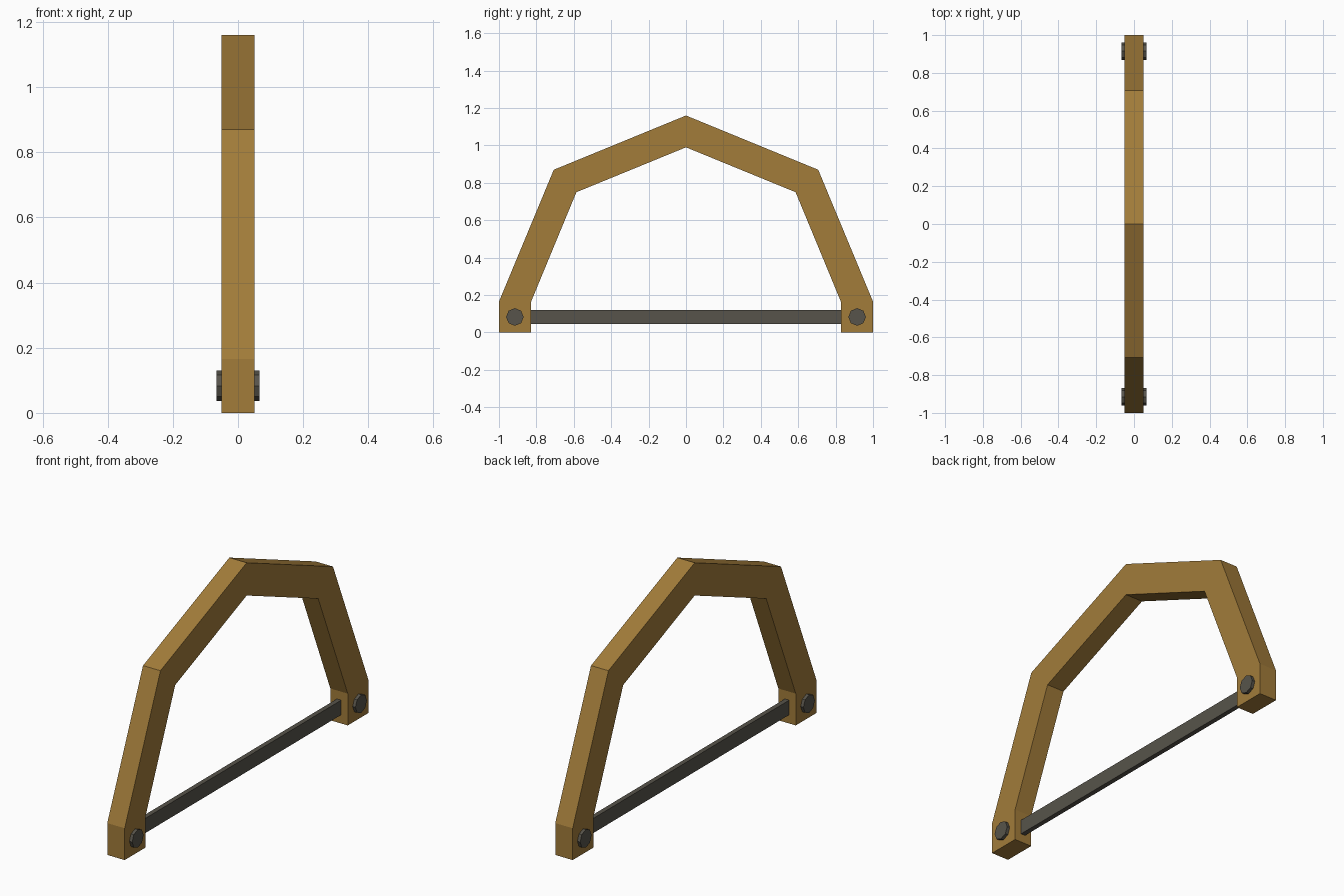
import bpy
import bmesh
from mathutils import Matrix

cube = bpy.data.objects.get("Cube")
if cube:
    bpy.data.objects.remove(cube)


def material(name, rgb):
    mat = bpy.data.materials.new(name)
    mat.use_nodes = True
    color = (*rgb, 1)
    mat.diffuse_color = color
    mat.node_tree.nodes["Principled BSDF"].inputs["Base Color"].default_value = color
    return mat


def add_object(name, bm, mat):
    bmesh.ops.recalc_face_normals(bm, faces=bm.faces)
    mesh = bpy.data.meshes.new(name)
    bm.to_mesh(mesh)
    bm.free()
    mesh.materials.append(mat)
    obj = bpy.data.objects.new(name, mesh)
    bpy.context.collection.objects.link(obj)
    return obj


wood = material("warm_wood", (0.36, 0.20, 0.042))
metal = material("dark_metal", (0.095, 0.088, 0.070))

# Arched frame: mirrored half profile, swept as box sections across x
outer = [(1, 0), (1, 0.165), (0.707, 0.87), (0, 1.16)]
inner = [(0.828, 0), (0.828, 0.165), (0.586, 0.75), (0, 0.99)]


def full_arch(half):
    return half + [(-y, z) for y, z in reversed(half[:-1])]


half_width = 0.05
bm = bmesh.new()
rings = []
for (oy, oz), (iy, iz) in zip(full_arch(outer), full_arch(inner)):
    corners = [(-half_width, oy, oz), (half_width, oy, oz),
               (half_width, iy, iz), (-half_width, iy, iz)]
    rings.append([bm.verts.new(c) for c in corners])
for a, b in zip(rings, rings[1:]):
    for i in range(4):
        j = (i + 1) % 4
        bm.faces.new((a[i], a[j], b[j], b[i]))
for end in (rings[0], rings[-1]):
    bm.faces.new(end)
add_object("arched_frame", bm, wood)

# Thin straight blade joining the two feet
pin_y, pin_z = 0.915, 0.083
bm = bmesh.new()
bmesh.ops.create_cube(bm, size=1, matrix=Matrix.Translation((0, 0, pin_z))
                      @ Matrix.Diagonal((0.025, 2 * pin_y, 0.076, 1)))
add_object("blade", bm, metal)

# Octagonal pins through the feet
for name, side in (("front_pin", -1), ("back_pin", 1)):
    bm = bmesh.new()
    bmesh.ops.create_cone(bm, cap_ends=True, segments=8, radius1=0.047,
                          radius2=0.047, depth=0.132,
                          matrix=Matrix.Translation((0, side * pin_y, pin_z))
                          @ Matrix.Rotation(1.5708, 4, "Y"))
    add_object(name, bm, metal)
